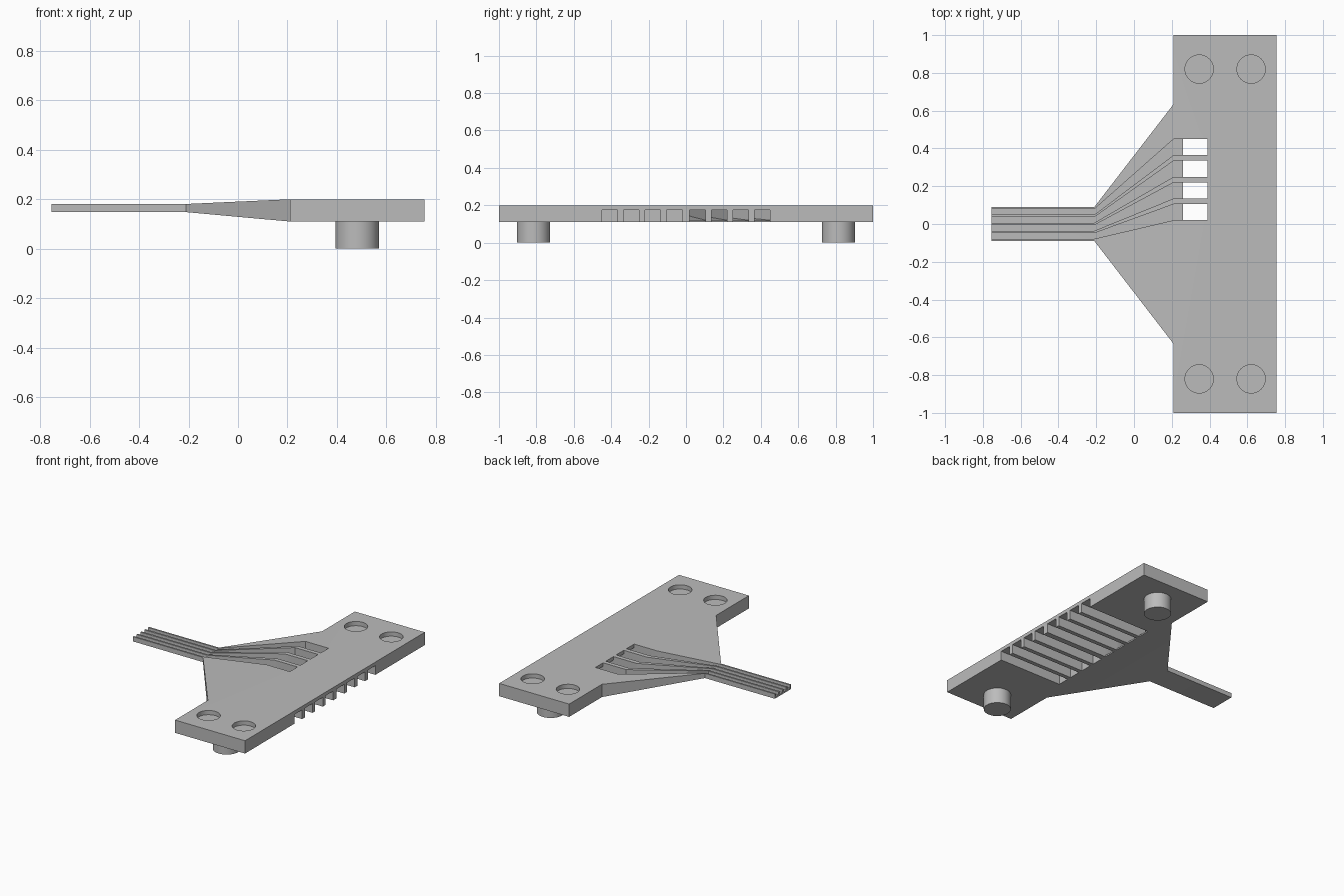
import bpy
import bmesh

if "Cube" in bpy.data.objects:
    bpy.data.objects.remove(bpy.data.objects["Cube"], do_unlink=True)

GREY = (0.5, 0.5, 0.5, 1.0)
grey = bpy.data.materials.new("plain grey")
grey.use_nodes = True
grey.diffuse_color = GREY
grey.node_tree.nodes["Principled BSDF"].inputs["Base Color"].default_value = GREY

LEFT, NECK, SHOULDER, RIGHT = -0.755, -0.21, 0.21, 0.755
PLATE_LOW, PLATE_TOP = 0.11, 0.20
STEM_LOW, STEM_TOP = 0.148, 0.181
SLOT_WIDTH, SLOT_PITCH = 0.085, 0.115


def make_object(name, bm):
    bmesh.ops.recalc_face_normals(bm, faces=bm.faces[:])
    mesh = bpy.data.meshes.new(name)
    bm.to_mesh(mesh)
    bm.free()
    mesh.materials.append(grey)
    obj = bpy.data.objects.new(name, mesh)
    bpy.context.collection.objects.link(obj)
    return obj


def loft(bm, stations):
    """Rectangular tube through (x, y0, y1, z0, z1) stations."""
    rings = [[bm.verts.new((x, y, z)) for y, z in ((y0, z0), (y1, z0), (y1, z1), (y0, z1))]
             for x, y0, y1, z0, z1 in stations]
    for a, b in zip(rings, rings[1:]):
        for i in range(4):
            j = (i + 1) % 4
            bm.faces.new((a[i], a[j], b[j], b[i]))
    bm.faces.new(rings[0])
    bm.faces.new(rings[-1])


def cylinder(bm, x, y, radius, z0, z1):
    made = bmesh.ops.create_cone(bm, cap_ends=True, segments=48,
                                 radius1=radius, radius2=radius, depth=z1 - z0)
    bmesh.ops.translate(bm, verts=made["verts"], vec=(x, y, (z0 + z1) / 2))


def activate(obj):
    bpy.ops.object.select_all(action="DESELECT")
    obj.select_set(True)
    bpy.context.view_layer.objects.active = obj


def carve(obj, cutter):
    cutter.hide_render = True
    mod = obj.modifiers.new("carve", "BOOLEAN")
    mod.operation = "DIFFERENCE"
    mod.solver = "EXACT"
    mod.object = cutter
    activate(obj)
    bpy.ops.object.modifier_apply(modifier=mod.name)
    bpy.data.objects.remove(cutter, do_unlink=True)


# Body: thin stem, flaring neck and wide plate in one shell
half = [(LEFT, -0.09), (NECK, -0.09), (SHOULDER, -0.635), (SHOULDER, -1), (RIGHT, -1)]
outline = half + [(x, -y) for x, y in reversed(half)]
bm = bmesh.new()
low = [bm.verts.new((x, y, STEM_LOW if x < 0 else PLATE_LOW)) for x, y in outline]
top = [bm.verts.new((x, y, STEM_TOP if x < 0 else PLATE_TOP)) for x, y in outline]
for ring in (low, top):
    for part in ((0, 1, 8, 9), (1, 2, 7, 8), range(2, 8)):
        bm.faces.new([ring[i] for i in part])
for i in range(len(outline)):
    j = (i + 1) % len(outline)
    bm.faces.new((low[i], low[j], top[j], top[i]))
body = make_object("body", bm)

# Four top channels fanning out from the stem to the plate
bm = bmesh.new()
for i in range(4):
    s = -0.0785 + 0.0425 * i
    p = 0.02 + SLOT_PITCH * i
    stem, plate = (s, s + 0.03), (p, p + SLOT_WIDTH)
    loft(bm, [(LEFT - 0.05, *stem, 0.16, 0.3), (NECK, *stem, 0.16, 0.3),
              (SHOULDER, *plate, 0.12, 0.3), (0.39, *plate, 0.12, 0.3)])
carve(body, make_object("channel_cutter", bm))

# Eight slots under the plate, open along its right edge
bm = bmesh.new()
for i in range(4):
    p = 0.02 + SLOT_PITCH * i
    for y in (p, -p - SLOT_WIDTH):
        loft(bm, [(0.26, y, y + SLOT_WIDTH, 0.05, 0.175),
                  (RIGHT + 0.05, y, y + SLOT_WIDTH, 0.05, 0.175)])
carve(body, make_object("slot_cutter", bm))

# Shallow round recesses on top
bm = bmesh.new()
for x in (0.345, 0.62):
    for y in (-0.82, 0.82):
        cylinder(bm, x, y, 0.075, 0.17, 0.25)
carve(body, make_object("recess_cutter", bm))

# Round pegs below the plate ends
pegs = []
for name, y in (("front_peg", -0.815), ("back_peg", 0.815)):
    bm = bmesh.new()
    cylinder(bm, 0.4825, y, 0.0885, 0, PLATE_LOW)
    pegs.append(make_object(name, bm))

for obj in [body] + pegs:
    activate(obj)
    bpy.ops.object.shade_smooth_by_angle(angle=0.5)
